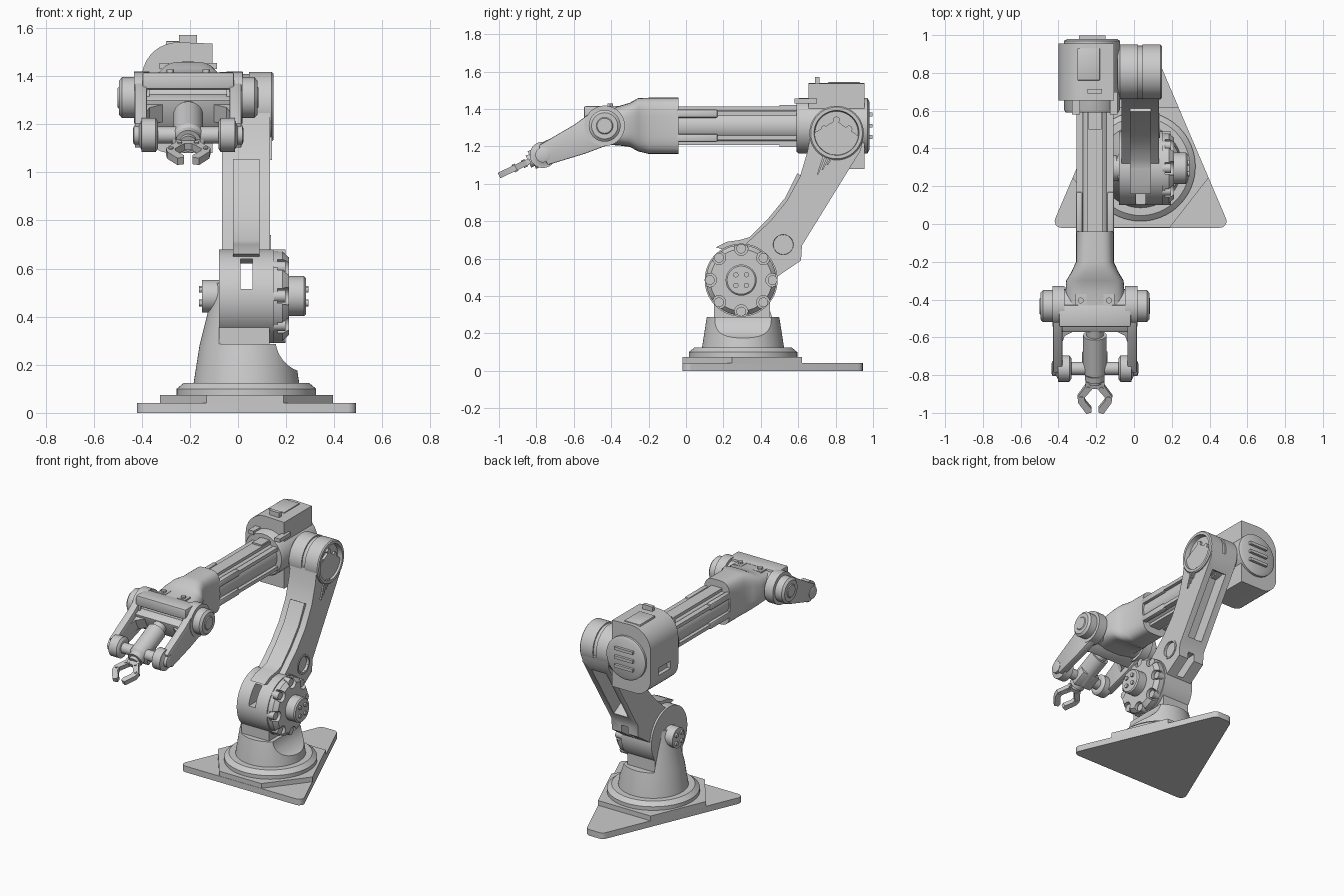
import bpy, bmesh
from math import sin, cos, pi, radians
from mathutils import Matrix, Vector

if "Cube" in bpy.data.objects:
    bpy.data.objects.remove(bpy.data.objects["Cube"])

MAP = {'x': lambda p, q, t: (t, p, q), 'y': lambda p, q, t: (p, t, q), 'z': lambda p, q, t: (p, q, t)}
I = Matrix.Identity(4)


def loft(name, rings, M=I, bevel=0.0):
    bm = bmesh.new()
    vs = [[bm.verts.new(M @ Vector(p)) for p in r] for r in rings]
    n = len(vs[0])
    for a, b in zip(vs, vs[1:]):
        for i in range(n):
            bm.faces.new((a[i], a[(i + 1) % n], b[(i + 1) % n], b[i]))
    bm.faces.new(vs[0])
    bm.faces.new(vs[-1])
    bmesh.ops.recalc_face_normals(bm, faces=bm.faces)
    me = bpy.data.meshes.new(name)
    bm.to_mesh(me)
    bm.free()
    ob = bpy.data.objects.new(name, me)
    bpy.context.collection.objects.link(ob)
    activate(ob)
    if bevel:
        m = ob.modifiers.new("bevel", 'BEVEL')
        m.width, m.segments, m.limit_method = bevel, 2, 'ANGLE'
        bpy.ops.object.modifier_apply(modifier=m.name)
    bpy.ops.object.shade_smooth_by_angle(angle=radians(30))
    return ob


def activate(ob):
    bpy.ops.object.select_all(action='DESELECT')
    bpy.context.view_layer.objects.active = ob
    ob.select_set(True)


def prism(name, axis, pts, a, b, M=I, bevel=0.0):
    return loft(name, [[MAP[axis](p, q, t) for p, q in pts] for t in (a, b)], M, bevel)


def box(name, x0, x1, y0, y1, z0, z1, M=I, bevel=0.0):
    return prism(name, 'z', [(x0, y0), (x1, y0), (x1, y1), (x0, y1)], z0, z1, M, bevel)


def lathe(name, axis, c, prof, M=I, n=48):
    return loft(name, [[MAP[axis](c[0] + r * cos(2 * pi * i / n), c[1] + r * sin(2 * pi * i / n), t)
                        for i in range(n)] for t, r in prof], M)


def cyl(name, axis, c, a, b, r, M=I, n=32):
    return lathe(name, axis, c, [(a, r), (b, r)], M, n)


def cut(ob, *cutters):
    activate(ob)
    for c in cutters:
        m = ob.modifiers.new("cut", 'BOOLEAN')
        m.operation, m.object, m.solver = 'DIFFERENCE', c, 'EXACT'
        bpy.ops.object.modifier_apply(modifier=m.name)
        bpy.data.objects.remove(c)
    bpy.ops.object.shade_smooth_by_angle(angle=radians(30))


def around(c, r, n, off=0.0):
    return [(c[0] + r * cos(2 * pi * i / n + off), c[1] + r * sin(2 * pi * i / n + off)) for i in range(n)]


def arc(cx, cy, r, a0, a1, n=9):
    return [(cx + r * cos(radians(a0 + (a1 - a0) * i / n)), cy + r * sin(radians(a0 + (a1 - a0) * i / n)))
            for i in range(n + 1)]


# base plate: rounded triangle with a raised six-sided layer
B = (0.035, 0.305)
prism("base_plate", 'z', arc(0.455, 0.015, 0.035, -90, 22, 6) + arc(0.07, 0.905, 0.04, 22, 90, 4)
      + arc(0.0, 0.905, 0.04, 90, 158, 4) + arc(-0.385, 0.015, 0.035, 158, 270, 6), 0, 0.042)
prism("base_raised_layer", 'z', [(-.13, -.018), (.19, -.018), (.395, .245), (.235, .62), (-.165, .62), (-.325, .245)],
      0.04, 0.075)
lathe("base_ring", 'z', B, [(.07, .29), (.1, .29), (.125, .26)], n=64)

# pedestal: tapered cone cut down to a saddle and a left post
S = (0.295, 0.485)
ped = lathe("pedestal", 'z', B, [(.12, .22), (.28, .195), (.48, .145), (.54, .132)], n=64)
cut(ped, box("cut_top", -.08, .5, -.2, .9, .287, .8), cyl("cut_side", 'y', (.30, .31), -.2, .9, .145, n=48))
box("pedestal_neck", -.08, .13, .15, .45, .27, .37)
cyl("left_hub", 'x', S, -.15, -.06, .068)
for p in around(S, .04, 4, pi / 4):
    cyl("left_hub_bolt", 'x', p, -.163, -.14, .014, n=12)

# shoulder drum with through slot
drum = lathe("shoulder_drum", 'x', S, [(-.08, .195), (.15, .195)], n=64)
cut(drum, box("cut_slot", .01, .06, -.2, .9, .515, .64))
cap = lathe("shoulder_cap", 'x', S, [(.14, .188), (.185, .188), (.212, .165)], n=64)
for p in around(S, .168, 8):
    cut(cap, cyl("cut_scallop", 'x', p, .165, .3, .036, n=20))
    cyl("shoulder_bolt", 'x', p, .15, .197, .026, n=16)
lathe("shoulder_hub", 'x', S, [(.2, .083), (.275, .083), (.283, .075)])
for p in around(S, .04, 4, pi / 4):
    cyl("hub_bolt", 'x', p, .27, .293, .014, n=12)

# lower arm link with a rear channel and a round window
front = [(.31, .67), (.45, .80), (.54, .91), (.61, 1.04), (.65, 1.175), (.665, 1.26)]
link = prism("lower_arm", 'x', [(.33, .5)] + front + [(.8, 1.34), (.945, 1.24), (.935, 1.18), (.62, .67),
                                                     (.615, .59), (.49, .505)], -.067, .133)
cut(link, prism("cut_channel", 'x', [(.942, 1.094), (.7, .70), (.58, .773), (.823, 1.167)], -.02, .09),
    cyl("cut_window", 'x', (.52, .675), .115, .2, .053),
    box("cut_slot2", .01, .06, -.2, .9, .515, .64))
lathe("window_ring", 'x', (.52, .675), [(.12, .065), (.138, .065), (.138, .054), (.118, .052)])
strip = [(.16, .66), (.22, .69), (.29, .70), (.34, .715), (.44, .815), (.53, .925), (.595, 1.055)]
prism("arm_front_panel", 'x', strip + [(.66, 1.02), (.56, .85), (.40, .68), (.3, .62)], -.02, .09)
for k in range(3):
    d = k * .025
    prism("arm_fin", 'x', [(.735 + d, 1.16), (.70 + d, 1.05 + d), (.708 + d, 1.05 + d), (.75 + d, 1.16)], .13, .142)

# elbow joint
E = (.805, 1.272)
lathe("elbow_joint", 'x', E, [(-.088, .13), (-.075, .145), (.02, .145), (.02, .136), (.045, .136), (.045, .145),
                              (.14, .145), (.147, .138), (.147, .12), (.115, .115)], n=64)
for p in around(E, .07, 5, pi / 2):
    cyl("elbow_bolt", 'x', p, .11, .13, .018, n=12)
cyl("elbow_shaft", 'x', E, -.2, -.06, .1)

# forearm head housing, collar and rear cap
X, Z = -.207, 1.31
head = prism("head_housing", 'y', [(-.107, 1.535)] + arc(-.25, 1.39, .15, 90, 180)
             + arc(-.28, 1.2, .12, 180, 270) + [(-.107, 1.08)], .655, .955)
cut(head, box("cut_grip", -.5, -.375, .74, .87, 1.2, 1.25))
lathe("head_collar", 'y', (-.222, Z), [(.59, .14), (.605, .148), (.97, .148), (.98, .13)], n=64)
for z in (1.25, 1.31, 1.37):
    box("rear_slat", -.29, -.15, .97, .998, z - .01, z + .01)
box("top_block", -.245, -.17, .69, .715, 1.48, 1.57)
box("top_cover", -.3, -.18, .76, .93, 1.5, 1.545, bevel=.005)
for s in (-1, 1):
    box("head_side_rib", X + s * .10 - .02, X + s * .10 + .02, .58, .7, 1.43, 1.455)

# forearm tube with rails
lathe("forearm_tube", 'y', (X, Z), [(-.1, .092), (.66, .092)], n=32)
for s in (-1, 1):
    for z in (1.245, 1.375):
        box("forearm_rail", X + s * .08 - .018, X + s * .08 + .018, -.05, .6, z - .012, z + .012)
        box("forearm_clamp", X + s * .083 - .018, X + s * .083 + .018, -.05, .17, z - .022, z + .022, bevel=.01)
    box("forearm_spine", X - .04, X + .04, -.05, .6, Z + s * .09 - .012, Z + s * .09 + .012)
    box("forearm_tab", X - .035, X + .035, .5, .6, Z + s * .1 - .012, Z + s * .1 + .012)


# wrist bell: lofted rounded sections widening toward the joint
def section(y, hx, hz, cz, n=40, e=.55):
    sg = lambda v: (abs(v) ** e) * (1 if v >= 0 else -1)
    return [(X + hx * sg(cos(2 * pi * i / n)), y, cz + hz * sg(sin(2 * pi * i / n))) for i in range(n)]


loft("wrist_bell", [section(*s) for s in ((-.04, .1, .15, 1.31), (-.2, .1, .15, 1.31), (-.255, .125, .143, 1.316),
                                          (-.3, .152, .118, 1.315), (-.36, .156, .105, 1.31), (-.46, .156, .1, 1.31))])
for s in (-1, 1):
    cyl("bell_bolt", 'z', (X + s * .075, -.405), 1.39, 1.428, .016, n=12)
    box("bell_lug", X + s * .075 - .03, X + s * .075 + .03, -.43, -.37, 1.38, 1.415)

# wrist joint discs
W = (-.435, 1.31)
cyl("wrist_axle", 'x', W, X - .2, X + .2, .09)
for s in (-1, 1):
    lathe("wrist_disc", 'x', W, [(X + s * t, r) for t, r in ((.16, .108), (.225, .108), (.225, .085), (.275, .085),
                                                            (.288, .07), (.288, .045), (.293, .04))])

# hand, built straight along -y then tilted down at the wrist
H = Matrix.Translation((X, W[0], W[1])) @ Matrix.Rotation(radians(25.2), 4, 'X')
box("wrist_crossbar", X - .19, X + .19, -.545, -.43, 1.345, 1.415, bevel=.008)
box("hand_web", -.19, .19, -.13, -.05, -.08, .05, H, .008)
for s in (-1, 1):
    prism("hand_side_arm", 'x', [(-.04, .095), (-.04, -.1), (-.16, -.09), (-.365, -.06), (-.365, .055), (-.14, .075)],
          s * .172, s * .222, H, .006)
    prism("hand_gusset", 'z', [(s * .09, -.12), (s * .18, -.12), (s * .18, -.22), (s * .16, -.16)], -.05, .03, H)
    lathe("hand_joint", 'x', (-.365, 0), [(s * t, r) for t, r in ((.125, .055), (.135, .07), (.195, .07), (.195, .06),
                                                                 (.205, .04), (.225, .04), (.23, .025))], H)
cyl("hand_axle", 'x', (-.365, 0), -.15, .15, .035, H)

# gripper motor and claws
lathe("gripper_motor", 'y', (0, 0), [(-.1, .045), (-.17, .045), (-.17, .062), (-.385, .062), (-.4, .052), (-.43, .052),
                                     (-.43, .035), (-.45, .035)], H)
box("motor_cradle", -.068, .068, -.4, -.29, -.06, 0, H, .006)
box("gripper_palm", -.05, .05, -.478, -.44, -.014, .014, H)
for s in (-1, 1):
    prism("claw", 'z', [(s * x, y) for x, y in ((.015, -.455), (.045, -.455), (.092, -.525), (.088, -.56), (.045, -.624),
                                                (.018, -.615), (.018, -.595), (.052, -.55), (.055, -.53), (.015, -.48))],
          -.016, .016, H)
    for p in ((.035, -.475), (.072, -.53)):
        cyl("claw_pin", 'z', (s * p[0], p[1]), -.022, .022, .01, H, 12)
